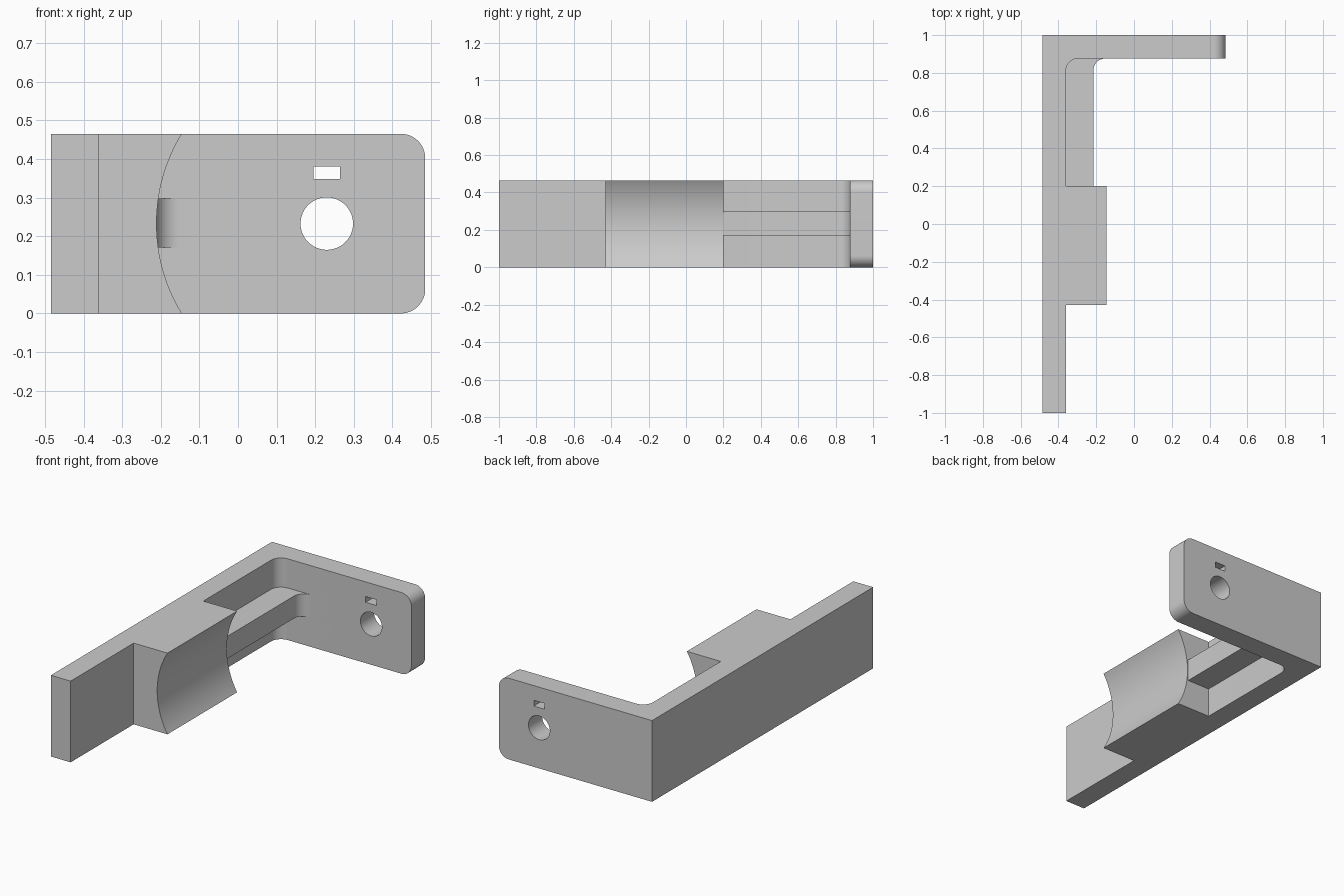
import bpy
import bmesh
from math import pi, sin, cos, asin
from mathutils import Vector

H = 0.465            # overall height
LEFT, RIGHT = -0.485, 0.485
WALL = -0.36         # inner face of the long wall
FLANGE = 0.876       # inner face of the end flange
MID = H / 2
HOLE_X = 0.23

cube = bpy.data.objects.get("Cube")
if cube:
    bpy.data.objects.remove(cube, do_unlink=True)

grey = bpy.data.materials.new("plain grey")
grey.use_nodes = True
grey.diffuse_color = (0.6, 0.6, 0.6, 1)
grey.node_tree.nodes["Principled BSDF"].inputs["Base Color"].default_value = (0.6, 0.6, 0.6, 1)


def arc(cx, cy, r, start, end, steps=16):
    """Points along a circular arc."""
    angles = [start + (end - start) * i / steps for i in range(steps + 1)]
    return [(cx + r * cos(a), cy + r * sin(a)) for a in angles]


def prism(name, outline, axis, low, high):
    """Extrude a flat outline along z (outline is x, y) or y (outline is x, z)."""
    def place(u, v, w):
        return (u, v, w) if axis == "z" else (u, w, v)
    bm = bmesh.new()
    face = bm.faces.new([bm.verts.new(place(u, v, low)) for u, v in outline])
    moved = bmesh.ops.extrude_face_region(bm, geom=[face])["geom"]
    verts = [g for g in moved if isinstance(g, bmesh.types.BMVert)]
    bmesh.ops.translate(bm, verts=verts, vec=Vector(place(0, 0, high - low)))
    bmesh.ops.recalc_face_normals(bm, faces=bm.faces)
    mesh = bpy.data.meshes.new(name)
    bm.to_mesh(mesh)
    bm.free()
    mesh.materials.append(grey)
    obj = bpy.data.objects.new(name, mesh)
    bpy.context.collection.objects.link(obj)
    return obj


def combine(target, tool, operation):
    """Apply a boolean and remove the tool."""
    mod = target.modifiers.new(operation, "BOOLEAN")
    mod.operation = operation
    mod.solver = "EXACT"
    mod.object = tool
    bpy.context.view_layer.objects.active = target
    bpy.ops.object.modifier_apply(modifier=mod.name)
    bpy.data.objects.remove(tool, do_unlink=True)


def rectangle(x0, x1, z0, z1):
    return [(x0, z0), (x1, z0), (x1, z1), (x0, z1)]


# L-shaped wall and flange with a filleted inner corner
R = 0.063
outline = [(LEFT, -1), (WALL, -1)]
outline += arc(WALL + R, FLANGE - R, R, pi, pi / 2)
outline += [(RIGHT, FLANGE), (RIGHT, 1), (LEFT, 1)]
bracket = prism("angle_bracket", outline, "z", 0, H)

# Saddle block with a concave cradle centred on the hole's axis
CRADLE = 0.446
half = asin(MID / CRADLE)
profile = [(LEFT + 0.06, 0), (LEFT + 0.06, H)]
profile += arc(HOLE_X + 0.005, MID, CRADLE, pi - half, pi + half, 32)
combine(bracket, prism("saddle_block", profile, "y", -0.43, 0.2), "UNION")

# Stiffening rib flaring into the flange
RIB = -0.215
rib = [(LEFT + 0.06, 0.15), (RIB, 0.15)]
rib += arc(RIB + R, FLANGE - R, R, pi, pi / 2)
rib += [(RIB + R, 0.94), (LEFT + 0.06, 0.94)]
combine(bracket, prism("stiffening_rib", rib, "z", 0.17, 0.298), "UNION")

# Rounded outer corners of the flange
for sign in (-1, 1):
    edge = MID + sign * MID
    inner = edge - sign * R
    corner = arc(RIGHT - R, inner, R, 0, sign * pi / 2)
    corner += [(RIGHT - R, edge + sign * 0.05), (RIGHT + 0.05, edge + sign * 0.05),
               (RIGHT + 0.05, inner)]
    combine(bracket, prism("corner_cutter", corner, "y", 0.8, 1.1), "DIFFERENCE")

# Round hole and small slot through the flange
circle = arc(HOLE_X, MID, 0.068, 0, 2 * pi, 48)[:-1]
combine(bracket, prism("hole_cutter", circle, "y", 0.8, 1.1), "DIFFERENCE")
slot = rectangle(0.195, 0.264, 0.348, 0.381)
combine(bracket, prism("slot_cutter", slot, "y", 0.8, 1.1), "DIFFERENCE")

# Smooth the curved faces, keeping edges sharp
bpy.ops.object.select_all(action="DESELECT")
bracket.select_set(True)
bpy.context.view_layer.objects.active = bracket
bpy.ops.object.shade_smooth_by_angle(angle=pi / 6)
